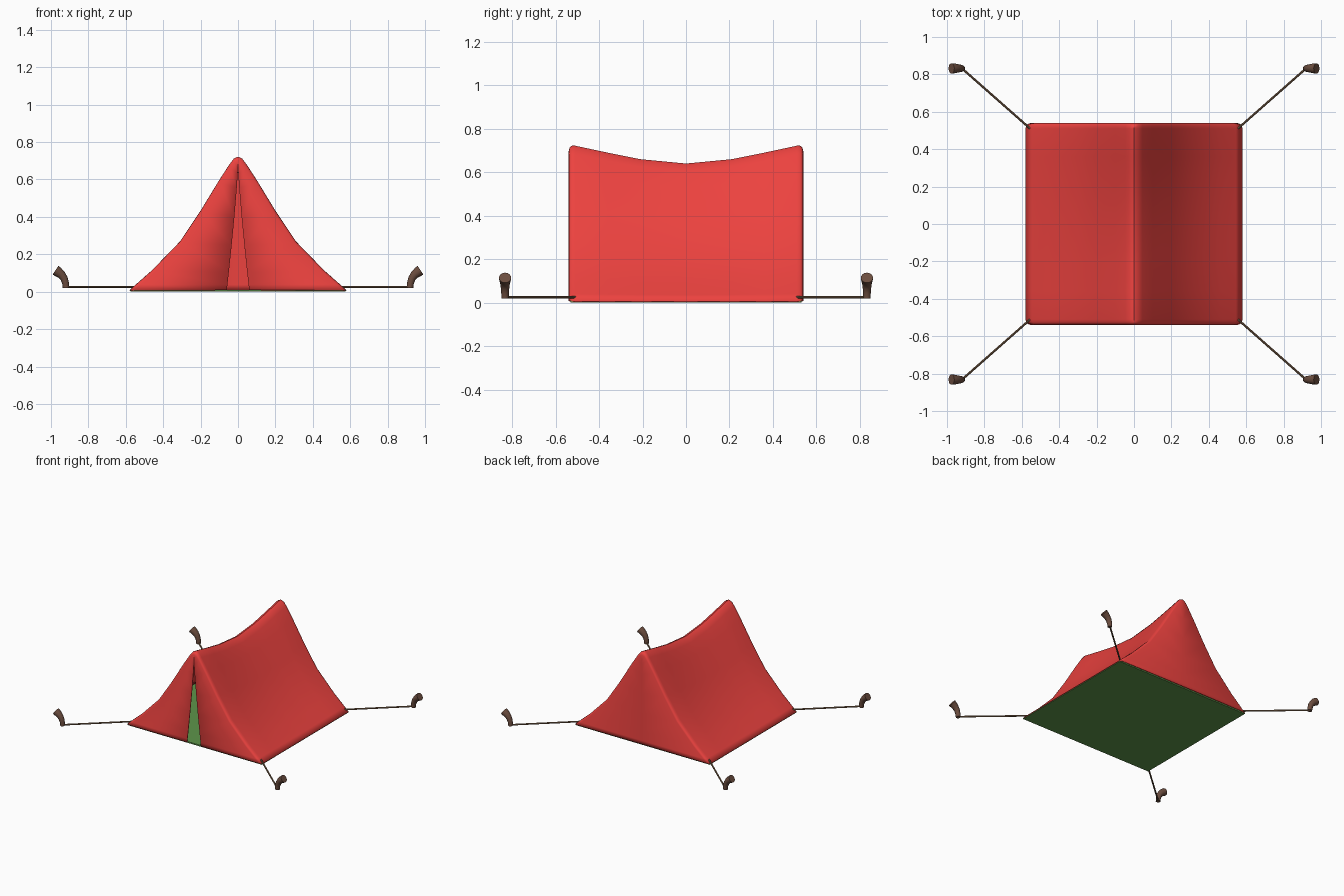
import bpy, bmesh
from mathutils import Vector

if "Cube" in bpy.data.objects:
    bpy.data.objects.remove(bpy.data.objects["Cube"])


def material(name, color):
    m = bpy.data.materials.new(name)
    m.diffuse_color = (*color, 1)
    m.use_nodes = True
    m.node_tree.nodes["Principled BSDF"].inputs["Base Color"].default_value = m.diffuse_color
    return m


RED = material("red_cloth", (0.85, 0.055, 0.05))
GREEN = material("green_groundsheet", (0.11, 0.30, 0.07))
BROWN = material("brown_wood", (0.15, 0.075, 0.05))
TAN = material("tan_rope", (0.22, 0.13, 0.07))


def smooth(obj, angle=0.7):
    bpy.ops.object.select_all(action='DESELECT')
    bpy.context.view_layer.objects.active = obj
    obj.select_set(True)
    bpy.ops.object.shade_smooth_by_angle(angle=angle)


def mesh_object(name, bm, mat):
    me = bpy.data.meshes.new(name)
    bm.to_mesh(me)
    bm.free()
    me.materials.append(mat)
    obj = bpy.data.objects.new(name, me)
    bpy.context.collection.objects.link(obj)
    return obj


# Tent cloth: half cross-section from ridge to ground, swept along y with a sagging ridge
HALF = [(0, 0.725), (0.022, 0.715), (0.045, 0.685), (0.10, 0.60), (0.20, 0.435),
        (0.31, 0.27), (0.46, 0.115), (0.545, 0.04), (0.58, 0.008)]
# y, ridge height, inset towards the inside
END = [(0.51, 0.722, 0.0), (0.525, 0.725, 0.003), (0.534, 0.725, 0.01), (0.539, 0.725, 0.024)]
MID = [(0.21, 0.66, 0.0), (0.36, 0.69, 0.0)]
positive = MID + END
sections = [(-y, h, d) for y, h, d in reversed(positive)] + [(0, 0.64, 0)] + positive

bm = bmesh.new()
n = len(HALF)
rings = []
for y, h, d in sections:
    half = []
    for x, z in HALF:
        t = z / 0.725
        half.append((x * (1 - d / 0.58), 0.008 + (z - 0.008) * (h - d - 0.008) / 0.717))
    pts = [(-x, z) for x, z in reversed(half[1:])] + half
    rings.append([bm.verts.new((x, y, z)) for x, z in pts])
for a, b in zip(rings, rings[1:]):
    for i in range(len(a) - 1):
        bm.faces.new((a[i], a[i + 1], b[i + 1], b[i]))

# End walls: front split by a narrow doorway, back closed
for ring, y, width, top in ((rings[0], -0.54, 0.06, 0.67), (rings[-1], 0.54, 0.0, 0.67)):
    head = bm.verts.new((0, y, top))
    inner = {}
    for side in (1, -1):
        prev = head
        for i in range(1, n):
            outer0, outer1 = ring[n - 1 + side * (i - 1)], ring[n - 1 + side * i]
            z = top + (0.008 - top) * (1 - (HALF[i][1] - 0.008) / 0.717)
            x = side * width * ((top - z) / (top - 0.008)) ** 1.25
            if width == 0 and side == -1:
                v = inner[i]
            else:
                v = inner[i] = bm.verts.new((x, y, z))
            bm.faces.new((outer0, outer1, v, prev))
            prev = v
bmesh.ops.recalc_face_normals(bm, faces=bm.faces)
bm.normal_update()
if max(bm.faces, key=lambda f: f.calc_center_median().z).normal.z < 0:
    bmesh.ops.reverse_faces(bm, faces=bm.faces)
tent = mesh_object("tent_cloth", bm, RED)
smooth(tent)
shell = tent.modifiers.new("thickness", 'SOLIDIFY')
shell.thickness = 0.006
shell.offset = -1

# Groundsheet
bm = bmesh.new()
bmesh.ops.create_cube(bm, size=1)
bmesh.ops.scale(bm, verts=bm.verts, vec=(1.15, 1.06, 0.01))
bmesh.ops.translate(bm, verts=bm.verts, vec=(0, 0, 0.005))
mesh_object("groundsheet", bm, GREEN)


def tube(name, points, radii, mat, sides):
    """Capped round tube along points with a radius at each one."""
    bm = bmesh.new()
    pts = [Vector(p) for p in points]
    loops = []
    for i, p in enumerate(pts):
        d = pts[min(i + 1, len(pts) - 1)] - pts[max(i - 1, 0)]
        q = d.to_track_quat('Z', 'Y')
        geo = bmesh.ops.create_circle(bm, segments=sides, radius=radii[i])["verts"]
        for v in geo:
            v.co = q @ v.co + p
        loops.append(geo)
    for a, b in zip(loops, loops[1:]):
        for i in range(sides):
            j = (i + 1) % sides
            bm.faces.new((a[i], a[j], b[j], b[i]))
    bm.faces.new(loops[0])
    bm.faces.new(loops[-1])
    bmesh.ops.recalc_face_normals(bm, faces=bm.faces)
    obj = mesh_object(name, bm, mat)
    smooth(obj)
    return obj


# Four guy ropes and curved pegs
PEG = [(0.92, 0.02), (0.922, 0.045), (0.93, 0.071), (0.945, 0.092), (0.964, 0.107), (0.976, 0.115)]
PEG_R = [0.017, 0.018, 0.02, 0.023, 0.027, 0.028]
for sx, xn in ((-1, "left"), (1, "right")):
    for sy, yn in ((-1, "front"), (1, "back")):
        tube(f"guy_rope_{yn}_{xn}",
             [(sx * 0.555, sy * 0.51, 0.025), (sx * 0.92, sy * 0.832, 0.025)],
             [0.006, 0.006], TAN, 8)
        tube(f"peg_{yn}_{xn}", [(sx * x, sy * 0.832, z) for x, z in PEG], PEG_R, BROWN, 14)
